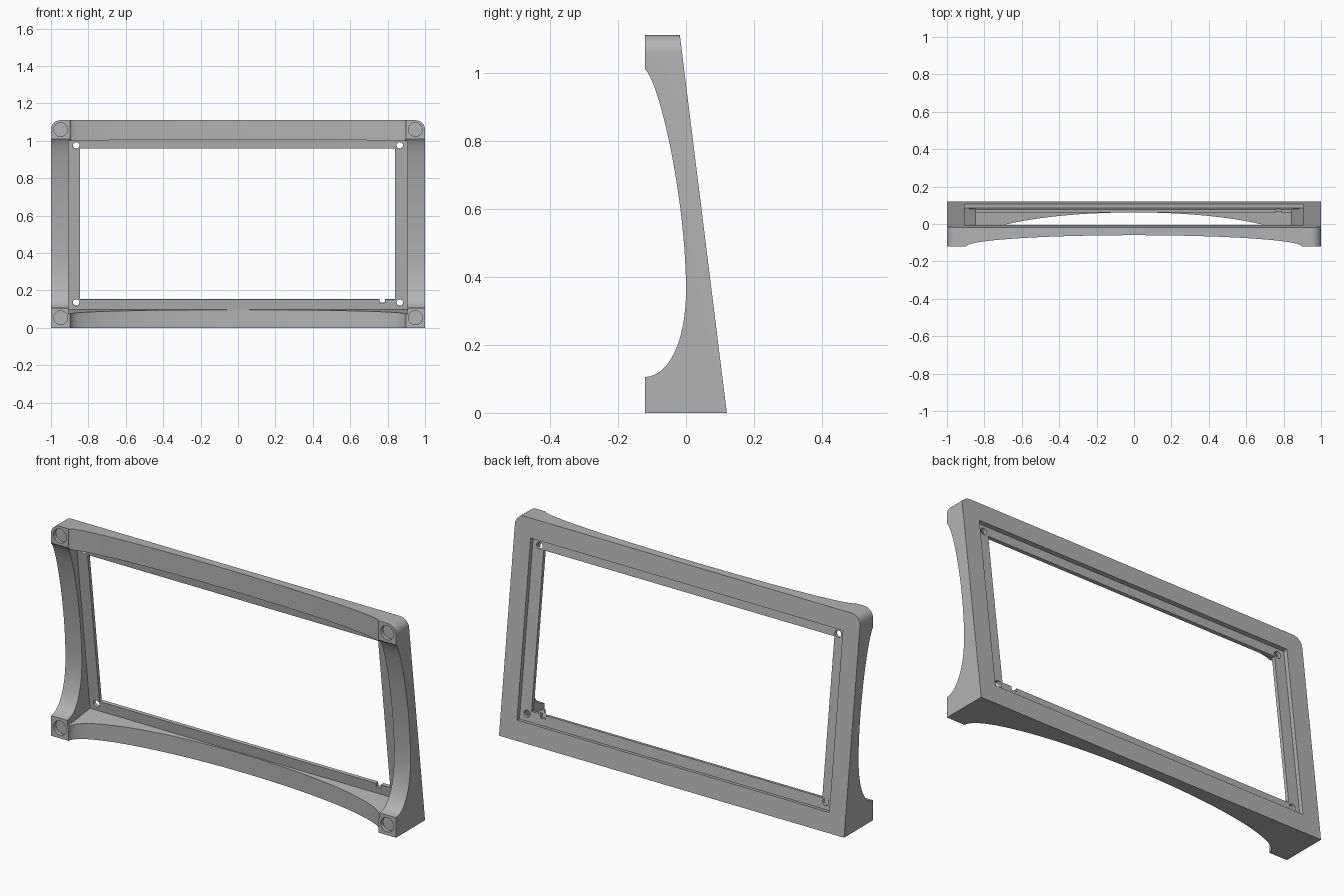
import bpy, bmesh, math
from mathutils import Matrix, Vector
from mathutils.geometry import interpolate_bezier

old = bpy.data.objects.get("Cube")
if old:
    bpy.data.objects.remove(old, do_unlink=True)

TILT = math.atan2(0.138, 1.11)
HEIGHT, FRONT, BACK = 1.11, -0.12, 0.12

# Leaning frame space: x across, y up along the back face, z forward from it
LEAN = Matrix.Translation((0, BACK, 0)) @ Matrix.Rotation(math.pi / 2 + TILT, 4, 'X')

grey = bpy.data.materials.new("plain grey")
grey.use_nodes = True
COLOUR = (0.45, 0.45, 0.45, 1)
grey.diffuse_color = COLOUR
grey.node_tree.nodes["Principled BSDF"].inputs["Base Color"].default_value = COLOUR


def make_object(name, bm):
    bmesh.ops.recalc_face_normals(bm, faces=bm.faces)
    mesh = bpy.data.meshes.new(name)
    bm.to_mesh(mesh)
    bm.free()
    mesh.materials.append(grey)
    obj = bpy.data.objects.new(name, mesh)
    bpy.context.collection.objects.link(obj)
    return obj


def prism(points, offset):
    """Extrude a closed outline along an offset."""
    bm = bmesh.new()
    face = bm.faces.new([bm.verts.new(p) for p in points])
    grown = bmesh.ops.extrude_face_region(bm, geom=[face])["geom"]
    verts = [g for g in grown if isinstance(g, bmesh.types.BMVert)]
    bmesh.ops.translate(bm, vec=offset, verts=verts)
    return bm


def cut(target, bm):
    """Subtract a solid from the target."""
    cutter = make_object("cutter", bm)
    cutter.hide_render = True
    mod = target.modifiers.new("cut", 'BOOLEAN')
    mod.operation, mod.solver, mod.object = 'DIFFERENCE', 'EXACT', cutter
    bpy.context.view_layer.objects.active = target
    bpy.ops.object.modifier_apply(modifier=mod.name)
    bpy.data.objects.remove(cutter, do_unlink=True)


def box(x0, x1, y0, y1, z0, z1):
    """Box given in the leaning frame space."""
    points = [LEAN @ Vector(p) for p in
              ((x0, y0, z0), (x1, y0, z0), (x1, y1, z0), (x0, y1, z0))]
    return prism(points, LEAN.to_3x3() @ Vector((0, 0, z1 - z0)))


def cylinder(radius, depth, matrix, sides=32):
    bm = bmesh.new()
    bmesh.ops.create_cone(bm, cap_ends=True, segments=sides, radius1=radius,
                          radius2=radius, depth=depth, matrix=matrix)
    return bm


# Side profile with the hollowed front, extruded across the width
low, mid, high = (FRONT, 0.105), (0, 0.36), (FRONT, 1.01)
lower = interpolate_bezier(low, (-0.045, 0.11), (0, 0.22), mid, 16)
upper = interpolate_bezier(mid, (0, 0.62), (-0.075, 0.965), high, 20)
profile = [(BACK, 0), (FRONT, 0), *lower, *upper[1:],
           (FRONT, HEIGHT), (BACK - 0.138, HEIGHT)]
bm = prism([Vector((-1, p[0], p[1])) for p in profile], (2, 0, 0))
bm.normal_update()
# Rounded top corners
corners = [e for e in bm.edges
           if all(v.co.z > HEIGHT - 0.001 for v in e.verts)
           and abs(e.verts[0].co.x - e.verts[1].co.x) < 0.001]
bmesh.ops.bevel(bm, geom=corners, offset=0.05, segments=8, profile=0.5,
                affect='EDGES', clamp_overlap=False)
frame = make_object("display_frame", bm)

# Back recess, front opening and the smaller window between them
cut(frame, box(-0.905, 0.905, 0.103, 1.02, -0.1, 0.022))
cut(frame, box(-0.905, 0.905, 0.103, 1.02, 0.04, 0.4))
cut(frame, box(-0.845, 0.84, 0.158, 0.97, -0.1, 0.4))
# Cable notch in the lower lip
cut(frame, box(0.757, 0.787, 0.139, 0.2, -0.05, 0.08))

# Bowed fronts of the bottom and top rails
for depth, z0, z1 in ((0.182, -0.05, 0.108), (0.06, 0.96, 1.2)):
    arc = [Vector((0.897 * math.cos(a), FRONT + depth * math.sin(a), z0))
           for a in (math.pi * i / 48 for i in range(49))]
    outline = [Vector((-0.897, -0.3, z0)), Vector((0.897, -0.3, z0))] + arc
    cut(frame, prism(outline, (0, 0, z1 - z0)))

# Screw holes through the lip and round sockets in the corner blocks
for side in (-1, 1):
    for u in (0.14, 0.987):
        place = LEAN @ Matrix.Translation((side * 0.865, u, 0.03))
        cut(frame, cylinder(0.018, 0.06, place, 24))
    for z in (0.054, 1.06):
        place = Matrix.Translation((side * 0.948, FRONT, z)) @ Matrix.Rotation(math.pi / 2, 4, 'X')
        cut(frame, cylinder(0.037, 0.04, place))

bpy.ops.object.select_all(action='DESELECT')
frame.select_set(True)
bpy.context.view_layer.objects.active = frame
bpy.ops.object.shade_smooth_by_angle(angle=math.radians(30))
